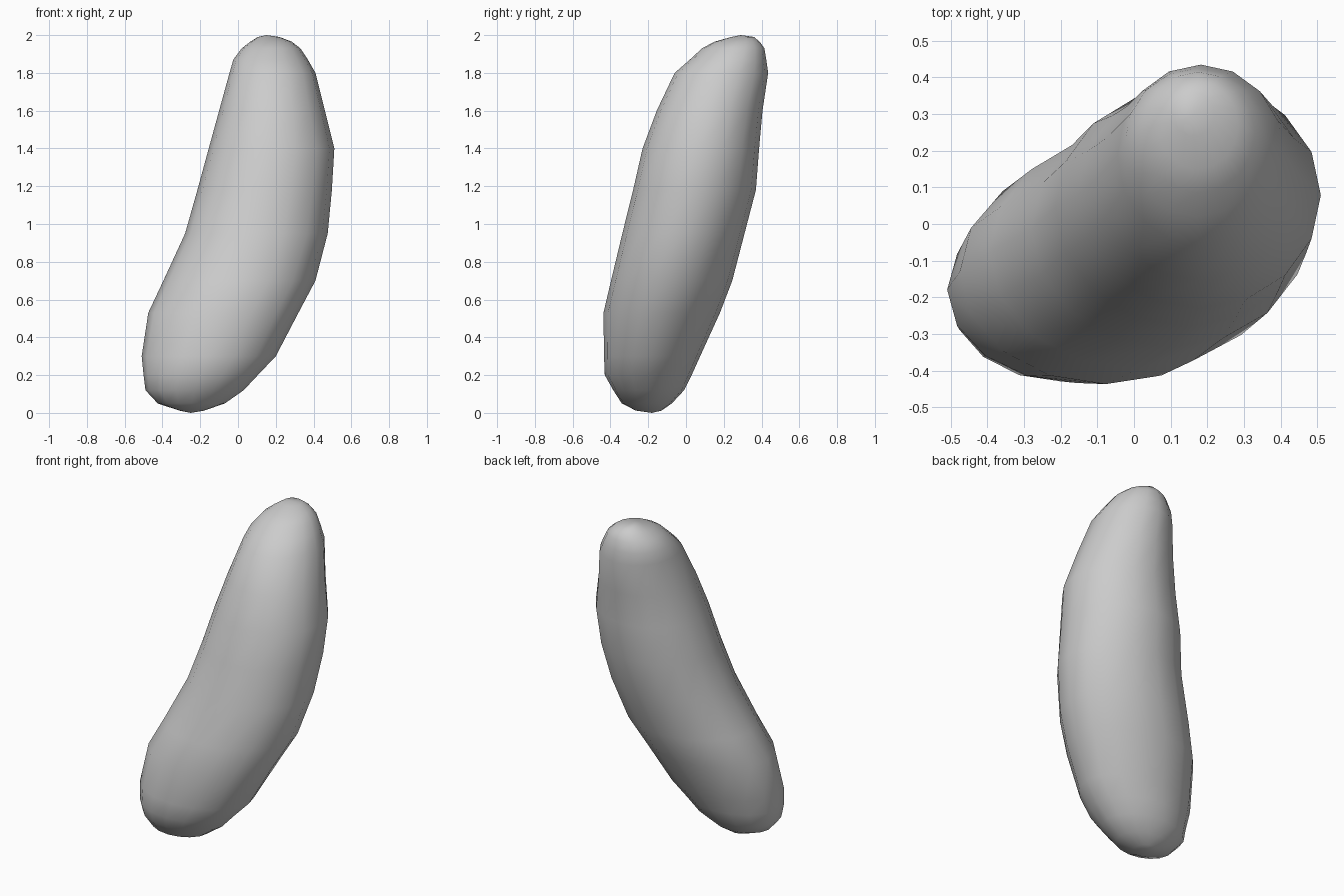
import bpy, bmesh
from math import cos, sin, tau

if "Cube" in bpy.data.objects:
    bpy.data.objects.remove(bpy.data.objects["Cube"])

SIDES = 16
# cross-sections: height, left, right, front, back
SECTIONS = [
    (0.012, -.31, -.18, -.265, -.13),
    (0.05, -.425, -.07, -.34, -.075),
    (0.12, -.49, .03, -.385, -.01),
    (0.20, -.50, .105, -.43, .03),
    (0.30, -.51, .20, -.434, .075),
    (0.53, -.475, .32, -.437, .18),
    (0.70, -.395, .41, -.397, .245),
    (0.95, -.28, .475, -.337, .31),
    (1.18, -.215, .497, -.28, .37),
    (1.40, -.155, .51, -.23, .387),
    (1.60, -.10, .46, -.155, .405),
    (1.80, -.045, .41, -.06, .435),
    (1.87, -.025, .37, .02, .425),
    (1.93, .02, .33, .085, .415),
    (1.965, .065, .285, .15, .39),
    (1.99, .105, .22, .24, .36),
]


def ring(bm, z, x0, x1, y0, y1):
    cx, cy, rx, ry = (x0 + x1) / 2, (y0 + y1) / 2, (x1 - x0) / 2, (y1 - y0) / 2
    return [bm.verts.new((cx + rx * cos(tau * i / SIDES), cy + ry * sin(tau * i / SIDES), z))
            for i in range(SIDES)]


# curved bean body lofted through the sections
bm = bmesh.new()
rings = [ring(bm, *s) for s in SECTIONS]
bottom = bm.verts.new((-.25, -.18, 0))
top = bm.verts.new((.15, .29, 2))
for i in range(SIDES):
    j = (i + 1) % SIDES
    for a, b in zip(rings, rings[1:]):
        bm.faces.new((a[i], a[j], b[j], b[i]))
    bm.faces.new((bottom, rings[0][j], rings[0][i]))
    bm.faces.new((top, rings[-1][i], rings[-1][j]))
for f in bm.faces:
    f.smooth = True
bmesh.ops.recalc_face_normals(bm, faces=bm.faces)

mesh = bpy.data.meshes.new("bean_body")
bm.to_mesh(mesh)
bm.free()
bean = bpy.data.objects.new("bean_body", mesh)
bpy.context.collection.objects.link(bean)
